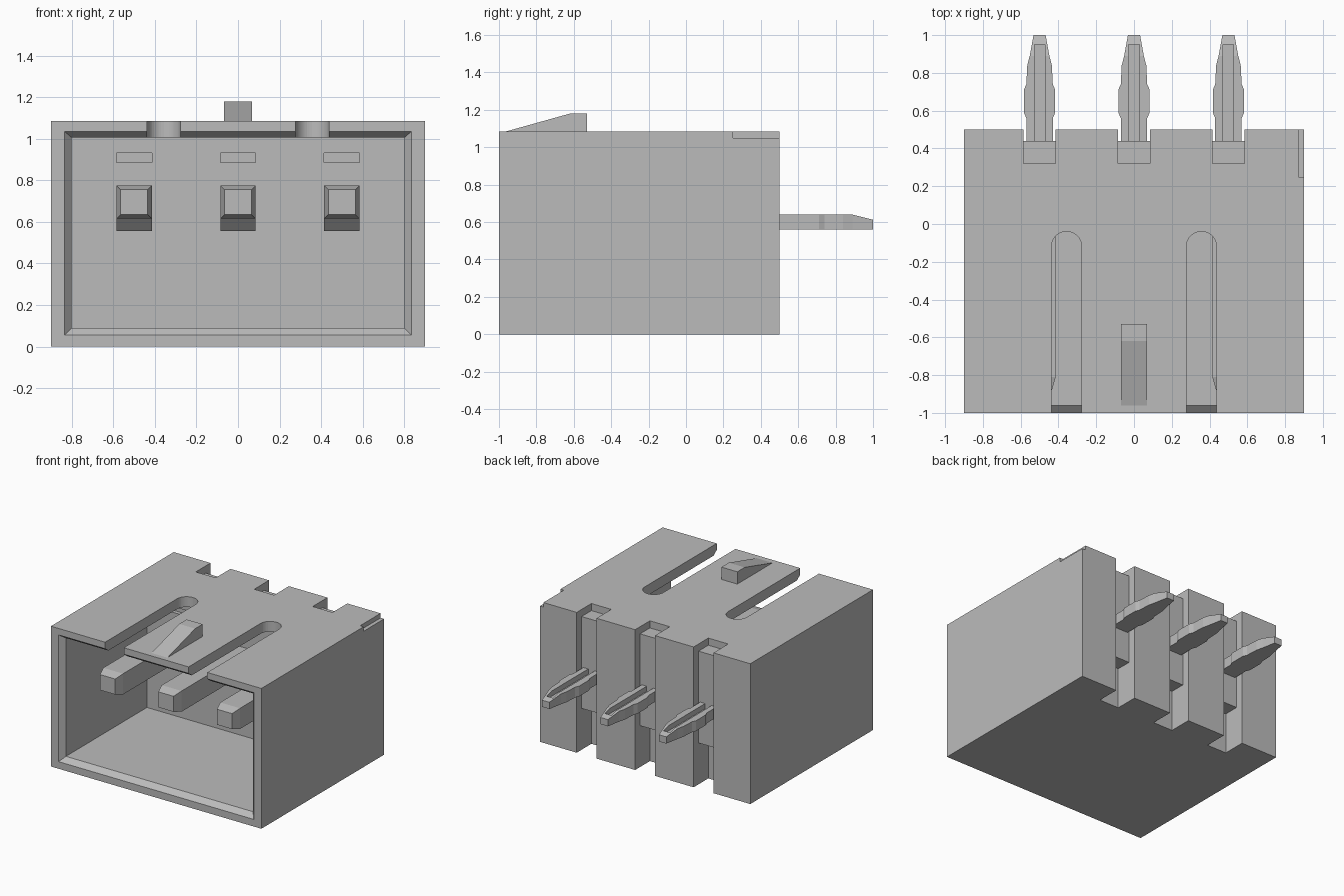
import bpy, bmesh, math

if "Cube" in bpy.data.objects:
    bpy.data.objects.remove(bpy.data.objects["Cube"])

grey = bpy.data.materials.new("light grey")
grey.use_nodes = True
grey.diffuse_color = (0.5, 0.5, 0.5, 1)
grey.node_tree.nodes["Principled BSDF"].inputs["Base Color"].default_value = (0.5, 0.5, 0.5, 1)


def finish(name, bm):
    bmesh.ops.recalc_face_normals(bm, faces=bm.faces)
    mesh = bpy.data.meshes.new(name)
    bm.to_mesh(mesh)
    bm.free()
    mesh.materials.append(grey)
    obj = bpy.data.objects.new(name, mesh)
    bpy.context.collection.objects.link(obj)
    return obj


def loft(name, rings):
    """Closed solid through rings of points."""
    bm = bmesh.new()
    loops = [[bm.verts.new(p) for p in ring] for ring in rings]
    n = len(loops[0])
    for a, b in zip(loops, loops[1:]):
        for i in range(n):
            j = (i + 1) % n
            bm.faces.new((a[i], a[j], b[j], b[i]))
    bm.faces.new(loops[0])
    bm.faces.new(loops[-1])
    return finish(name, bm)


def box(name, x0, x1, y0, y1, z0, z1):
    base = [(x0, y0), (x1, y0), (x1, y1), (x0, y1)]
    return loft(name, [[(x, y, z) for x, y in base] for z in (z0, z1)])


def tube(name, sections, cx=0):
    """Rectangular sections along y: (y, half width, bottom, top)."""
    return loft(name, [[(cx - w, y, b), (cx + w, y, b), (cx + w, y, t), (cx - w, y, t)]
                       for y, w, b, t in sections])


def cut(target, cutter):
    mod = target.modifiers.new("cut", "BOOLEAN")
    mod.operation = "DIFFERENCE"
    mod.solver = "EXACT"
    mod.object = cutter
    cutter.hide_render = True
    bpy.context.view_layer.objects.active = target
    bpy.ops.object.modifier_apply(modifier=mod.name)
    bpy.data.objects.remove(cutter)


TOP = 1.085
PITCH = (-0.5, 0, 0.5)

# Housing shell with a chamfered mouth
housing = box("housing", -0.9, 0.9, -1, 0.5, 0, TOP)
cut(housing, tube("cavity_cutter", [(-1.04, 0.87, 0.02, 1.065), (-0.96, 0.8, 0.09, 1.005),
                                    (0.03, 0.8, 0.09, 1.005)]))

# Round-ended slots either side of the roof tongue
for cx in (-0.357, 0.357):
    r = 0.08
    arc = [(cx + r * math.cos(math.pi * i / 20), -0.12 + r * math.sin(math.pi * i / 20))
           for i in range(21)]
    outline = [(cx + r, -1.1)] + arc + [(cx - r, -1.1)]
    cut(housing, loft("slot_cutter", [[(x, y, z) for x, y in outline] for z in (0.95, 1.2)]))

# Rear grooves, their deeper ends, and shallow pockets on the inner wall
for cx in PITCH:
    a, b = cx - 0.085, cx + 0.085
    cut(housing, box("groove_cutter", a, b, 0.44, 0.6, -0.1, 1.2))
    cut(housing, box("lower_cutter", a, b, 0.32, 0.55, -0.1, 0.32))
    cut(housing, box("upper_cutter", a, b, 0.32, 0.55, 1.03, 1.2))
    cut(housing, box("pocket_cutter", a, b, -0.1, 0.06, 0.885, 0.93))

# Small corner step
cut(housing, box("step_cutter", 0.87, 1, 0.25, 0.6, 1.05, 1.2))

# Latch ramp on the tongue
ramp = [(-0.97, TOP - 0.01), (-0.96, TOP), (-0.62, 1.18), (-0.53, 1.18), (-0.53, TOP - 0.01)]
loft("latch_ramp", [[(x, y, z) for y, z in ramp] for x in (-0.068, 0.068)])

# Contacts: a blunt pin inside, a channelled tail behind
TAIL = [(0.4, 0.07), (0.56, 0.07), (0.59, 0.083), (0.71, 0.083), (0.74, 0.07),
        (0.84, 0.065), (0.89, 0.052), (1.0, 0.032)]
for cx, side in zip(PITCH, ("right", "middle", "left")):
    tube("pin_" + side, [(-0.88, 0.065, 0.635, 0.755), (-0.81, 0.085, 0.615, 0.775),
                         (-0.06, 0.085, 0.615, 0.775), (0.0, 0.085, 0.555, 0.775),
                         (0.1, 0.085, 0.555, 0.775)], cx)
    tail = tube("tail_" + side, [(y, w, 0.56, 0.64 if y < 0.9 else 0.612) for y, w in TAIL], cx)
    cut(tail, box("channel_cutter", cx - 0.028, cx + 0.028, 0.3, 0.95, 0.6, 0.7))
